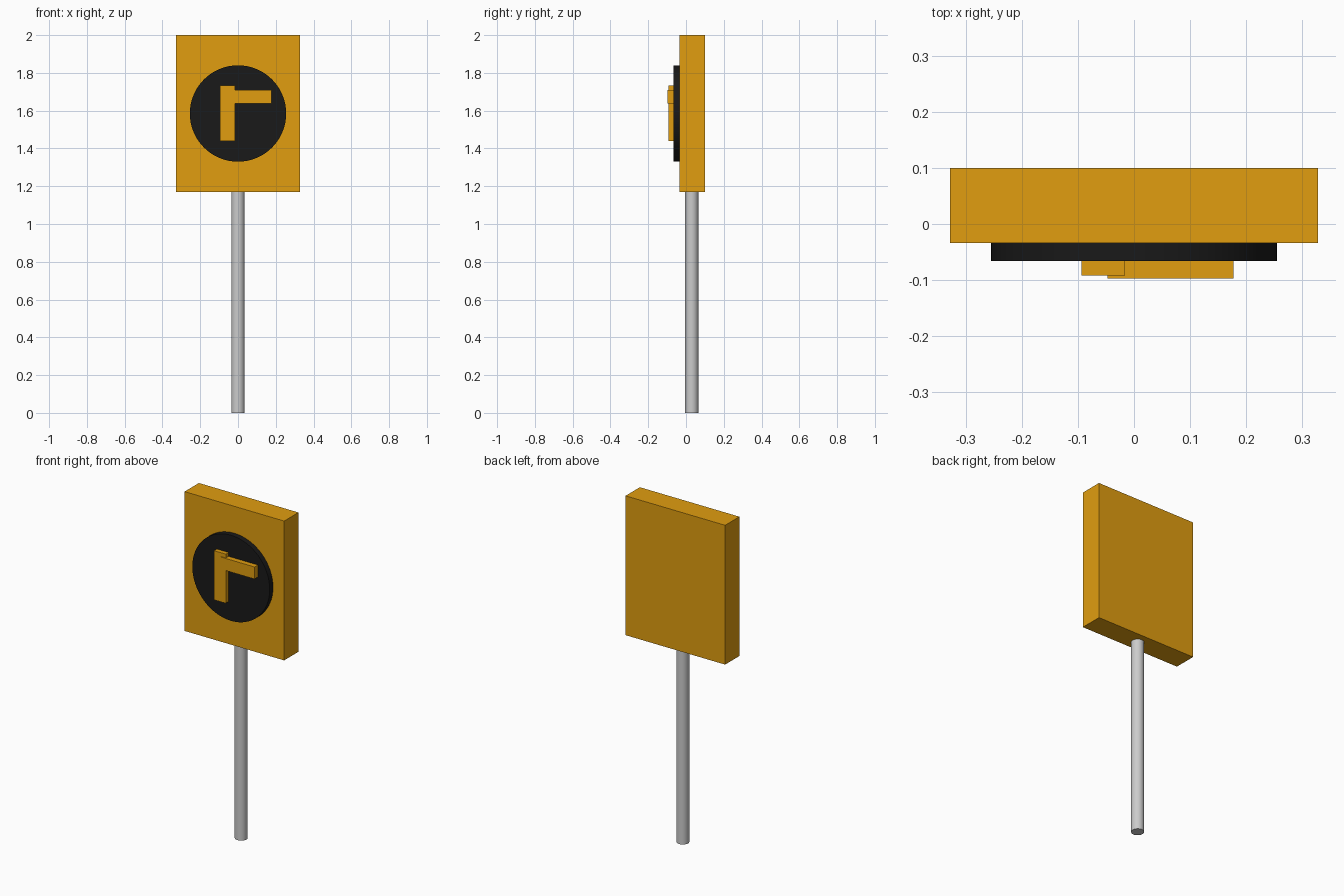
import bpy
import math

if "Cube" in bpy.data.objects:
    bpy.data.objects.remove(bpy.data.objects["Cube"])


def material(name, rgb):
    mat = bpy.data.materials.new(name)
    mat.diffuse_color = (*rgb, 1)
    mat.use_nodes = True
    mat.node_tree.nodes["Principled BSDF"].inputs["Base Color"].default_value = mat.diffuse_color
    return mat


orange = material("orange_paint", (0.75, 0.34, 0.005))
black = material("black_paint", (0.01, 0.01, 0.01))


def box(name, x, y, z, mat):
    """Box spanning the given (min, max) ranges."""
    bpy.ops.mesh.primitive_cube_add(size=1, location=[sum(r) / 2 for r in (x, y, z)])
    obj = bpy.context.object
    obj.name = name
    obj.scale = [r[1] - r[0] for r in (x, y, z)]
    bpy.ops.object.transform_apply(location=False, rotation=False, scale=True)
    obj.data.materials.append(mat)
    return obj


def cylinder(name, radius, depth, location, rotation=(0, 0, 0), sides=32, mat=None):
    bpy.ops.mesh.primitive_cylinder_add(vertices=sides, radius=radius, depth=depth,
                                        location=location, rotation=rotation)
    obj = bpy.context.object
    obj.name = name
    bpy.ops.object.shade_smooth_by_angle(angle=math.radians(30))
    if mat:
        obj.data.materials.append(mat)
    return obj


# Round post, ending just inside the board
cylinder("post", 0.035, 1.19, (0, 0.03, 0.595))

# Thick square-edged sign board
box("sign_board", (-0.328, 0.328), (-0.034, 0.1), (1.17, 2.0), orange)

# Black disc on the front face
cylinder("sign_disc", 0.255, 0.034, (0, -0.049, 1.585), (math.pi / 2, 0, 0), 64, black)

# Raised turn symbol: upright bar and the slightly prouder side bar
box("symbol_upright", (-0.094, -0.016), (-0.092, -0.062), (1.44, 1.733), orange)
box("symbol_side_bar", (-0.047, 0.177), (-0.097, -0.062), (1.638, 1.71), orange)
